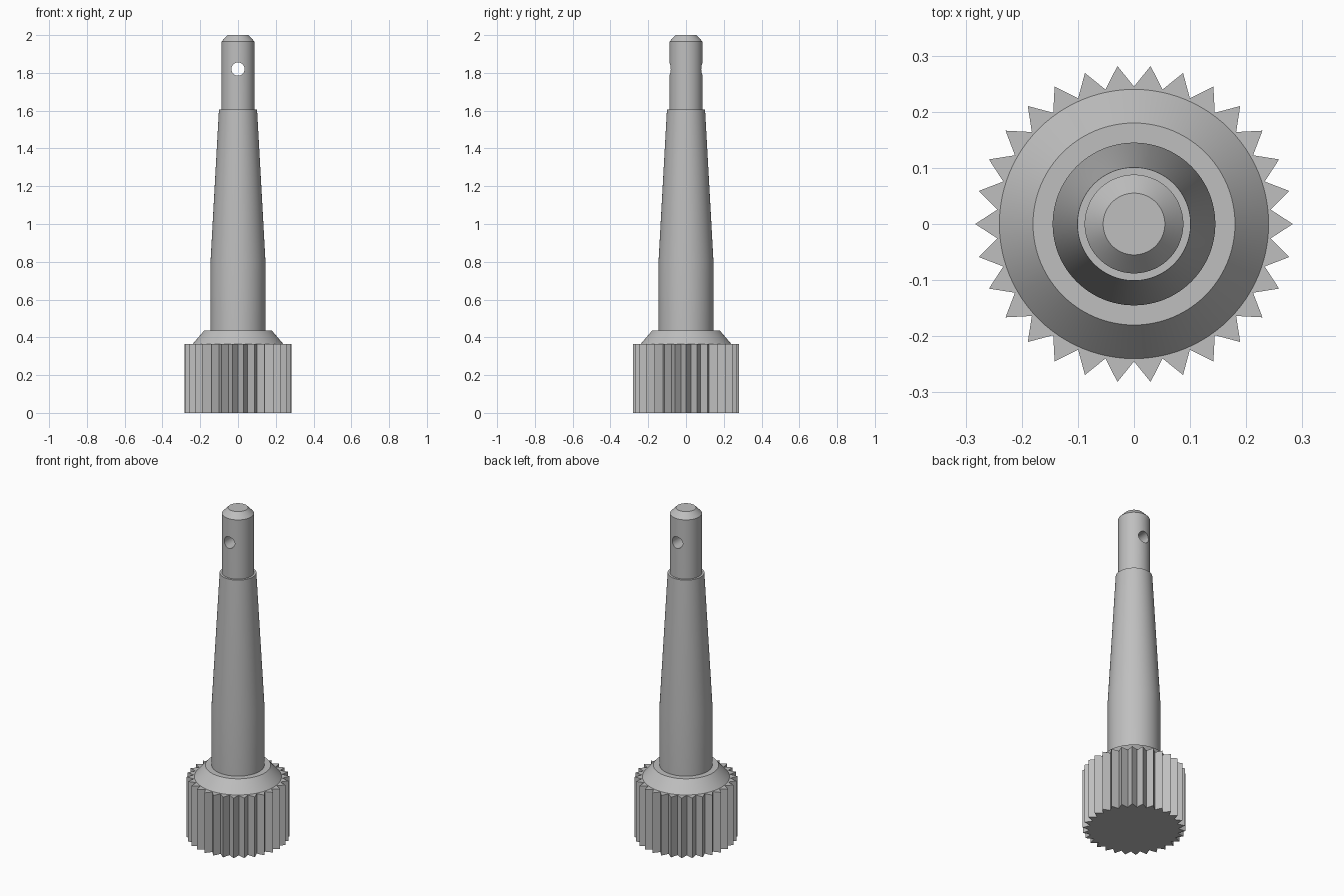
import bpy
import bmesh
from math import cos, sin, pi, radians

cube = bpy.data.objects.get("Cube")
if cube:
    bpy.data.objects.remove(cube, do_unlink=True)

SIDES = 96
TEETH = 30
GEAR_TOP = 0.365

steel = bpy.data.materials.new("steel_grey")
steel.use_nodes = True
steel.diffuse_color = (0.52, 0.52, 0.52, 1)
steel.node_tree.nodes["Principled BSDF"].inputs["Base Color"].default_value = (0.52, 0.52, 0.52, 1)


def ring(radii, z):
    """Points around the axis, cycling through the given radii."""
    n = len(radii)
    return [(r * cos(2 * pi * i / n), r * sin(2 * pi * i / n), z) for i, r in enumerate(radii)]


def loft(name, rings):
    """Closed solid skinned through a stack of equal-sized rings."""
    bm = bmesh.new()
    loops = [[bm.verts.new(p) for p in pts] for pts in rings]
    for low, high in zip(loops, loops[1:]):
        for i in range(len(low)):
            j = (i + 1) % len(low)
            bm.faces.new((low[i], low[j], high[j], high[i]))
    bm.faces.new(loops[0][::-1])
    bm.faces.new(loops[-1])
    mesh = bpy.data.meshes.new(name)
    bm.to_mesh(mesh)
    bm.free()
    mesh.materials.append(steel)
    obj = bpy.data.objects.new(name, mesh)
    bpy.context.collection.objects.link(obj)
    return obj


def lathe(name, profile):
    return loft(name, [ring([r] * SIDES, z) for r, z in profile])


def activate(obj):
    bpy.ops.object.select_all(action="DESELECT")
    obj.select_set(True)
    bpy.context.view_layer.objects.active = obj


# Toothed pinion: alternating tip and root radii
tooth_radii = [0.283, 0.245] * TEETH
loft("pinion", [ring(tooth_radii, 0), ring(tooth_radii, GEAR_TOP)])

# Bevelled collar on the pinion
collar = lathe("collar", [(0.24, GEAR_TOP), (0.18, 0.435)])

# Tapered shaft with stepped, chamfered end
shaft = lathe("shaft", [(0.145, 0.435), (0.145, 0.81), (0.101, 1.605),
                        (0.088, 1.605), (0.088, 1.965), (0.055, 2.0)])

# Cross hole through the shaft end
bpy.ops.mesh.primitive_cylinder_add(vertices=48, radius=0.035, depth=0.5,
                                    location=(0, 0, 1.82), rotation=(pi / 2, 0, 0))
cutter = bpy.context.object
cutter.name = "hole_cutter"
cutter.data.materials.append(steel)
cutter.hide_render = True
activate(shaft)
cut = shaft.modifiers.new("cross_hole", "BOOLEAN")
cut.operation = "DIFFERENCE"
cut.solver = "EXACT"
cut.object = cutter
bpy.ops.object.modifier_apply(modifier=cut.name)
bpy.data.objects.remove(cutter, do_unlink=True)

for part in (collar, shaft):
    activate(part)
    bpy.ops.object.shade_smooth_by_angle(angle=radians(25))
